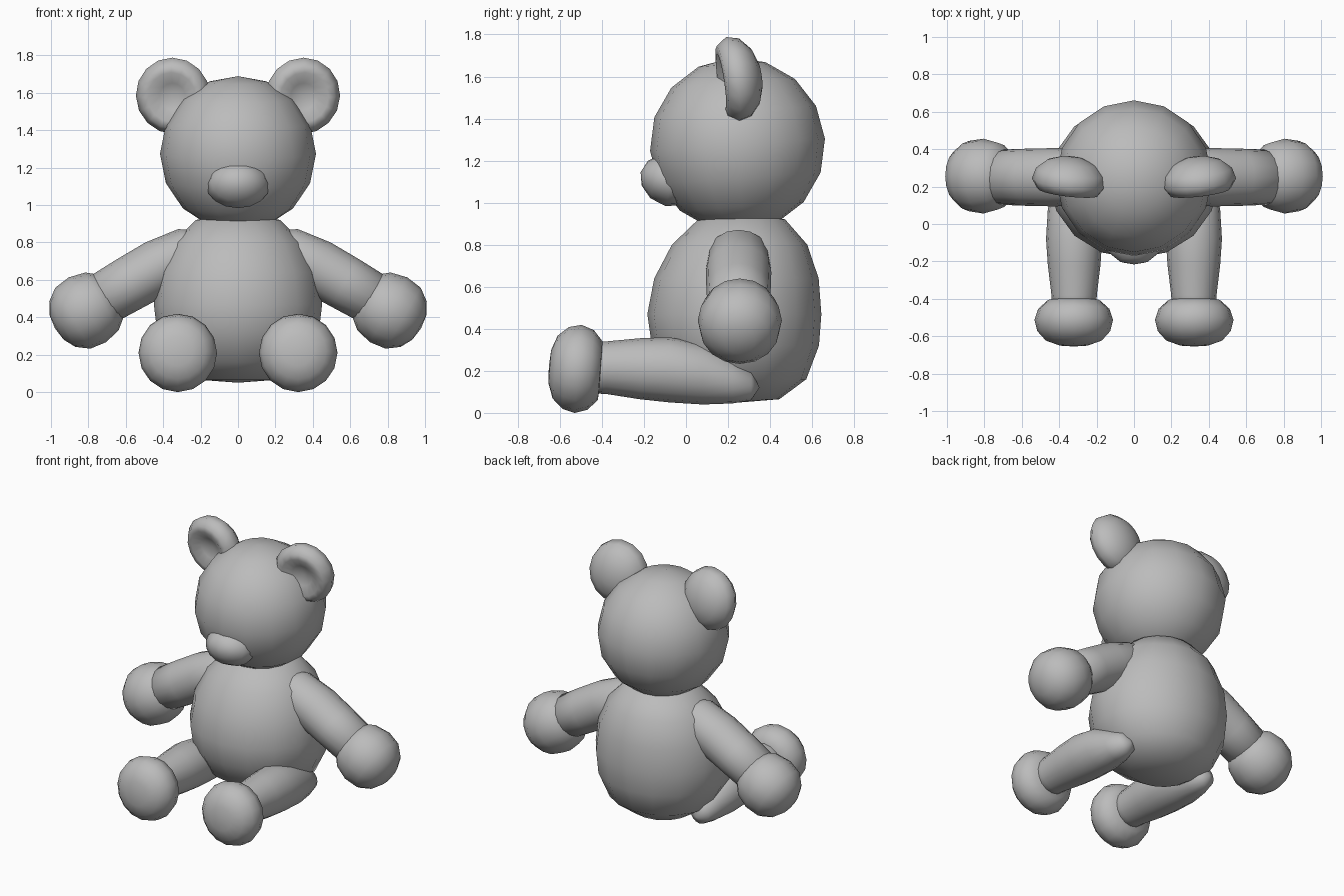
import bpy, bmesh, math
from mathutils import Vector, Matrix

if "Cube" in bpy.data.objects:
    bpy.data.objects.remove(bpy.data.objects["Cube"])

plush = bpy.data.materials.new("plush_grey")
plush.diffuse_color = (0.5, 0.5, 0.5, 1)
plush.use_nodes = True
plush.node_tree.nodes["Principled BSDF"].inputs["Base Color"].default_value = plush.diffuse_color


def loft(name, rings, u, v, segs=16, mirror=False):
    """Skin of elliptical rings (centre, radius along u, radius along v); end rings are closed."""
    u, v = Vector(u).normalized(), Vector(v).normalized()
    bm = bmesh.new()
    loops = []
    for c, ru, rv in rings:
        c = Vector(c)
        if ru == 0:
            loops.append([bm.verts.new(c)])
            continue
        loops.append([bm.verts.new(c + u * ru * math.cos(2 * math.pi * i / segs)
                                   + v * rv * math.sin(2 * math.pi * i / segs)) for i in range(segs)])
    for a, b in zip(loops, loops[1:]):
        for i in range(segs):
            j = (i + 1) % segs
            quad = [a[i % len(a)], a[j % len(a)], b[j % len(b)], b[i % len(b)]]
            bm.faces.new(list(dict.fromkeys(quad)))
    bmesh.ops.recalc_face_normals(bm, faces=bm.faces)
    for f in bm.faces:
        f.smooth = True
    me = bpy.data.meshes.new(name)
    bm.to_mesh(me)
    bm.free()
    me.materials.append(plush)
    ob = bpy.data.objects.new(name, me)
    bpy.context.collection.objects.link(ob)
    if mirror:
        ob.modifiers.new("mirror", "MIRROR").use_mirror_merge = False
    return ob


def turned(name, centre, axis, u, profile, squash=1, **kw):
    """Profile of (distance along axis, radius) turned about an axis."""
    axis, u = Vector(axis).normalized(), Vector(u).normalized()
    rings = [(Vector(centre) + axis * d, r, r * squash) for d, r in profile]
    return loft(name, rings, u, axis.cross(u), **kw)


def ball(n, half, r):
    return [(-half * math.cos(math.pi * i / n), r * math.sin(math.pi * i / n) if 0 < i < n else 0)
            for i in range(n + 1)]


# Body: an egg with a flattened base
body = [(.05, 0, .26), (.065, .2, .26), (.16, .35, .25), (.32, .432, .235), (.47, .45, .23),
        (.64, .425, .24), (.8, .35, .255), (.92, .225, .265), (.97, 0, .265)]
loft("body", [((0, y, z), r, r * .92) for z, r, y in body], (1, 0, 0), (0, 1, 0))

# Head and muzzle
turned("head", (0, .245, 1.275), (0, -.07, 1), (1, 0, 0), ball(8, .415, .417))
turned("muzzle", (0, -.085, 1.112), (0, 1, -.25), (1, 0, 0),
       [(-.135, 0), (-.115, .08), (-.06, .145), (.02, .17), (.09, .14), (.15, 0)], squash=.75)

# Ears: rounded backs with dished fronts, leaning forward
turned("ears", (.345, .24, 1.587), (-.12, 1, .15), (1, .12, 0),
       [(-.025, 0), (-.045, .07), (-.075, .13), (-.07, .165), (-.02, .2), (.04, .185),
        (.09, .13), (.115, .06), (.12, 0)], squash=1.03, mirror=True)

# Arms: gently bent sleeves ending inside the hands
arm = [(.12, .8, 0), (.16, .785, .09), (.25, .75, .14), (.42, .67, .15), (.57, .585, .147), (.76, .475, .14)]
loft("arms", [((x, .25, z), r, r * 1.04) for x, z, r in arm] + [((.8, .25, .45), 0, 0)],
     (.5, 0, .866), (0, 1, 0), mirror=True)

# Hands: blunt mittens along the arm direction
turned("hands", (.805, .256, .44), (.866, 0, -.5), (0, 1, 0),
       [(-.165, 0), (-.155, .125), (-.09, .178), (0, .2), (.09, .188), (.155, .14), (.19, .075), (.2, 0)],
       mirror=True)

# Legs: tapered tubes lying forward
leg = [(-.5, .215, .12), (-.38, .215, .125), (-.22, .21, .145), (-.08, .205, .155),
       (.08, .185, .145), (.22, .15, .105), (.31, .13, .07)]
loft("legs", [((.32, -.52, .215), 0, 0)] + [((.32, y, z), r * .97, r) for y, z, r in leg]
     + [((.32, .35, .12), 0, 0)], (1, 0, 0), (0, 0, 1), mirror=True)

# Feet: thick rounded pads
turned("feet", (.322, -.523, .21), (0, 1, -.08), (1, 0, 0),
       [(-.13, 0), (-.125, .08), (-.1, .15), (-.05, .195), (.01, .21), (.07, .19), (.115, .14), (.125, 0)],
       mirror=True)
